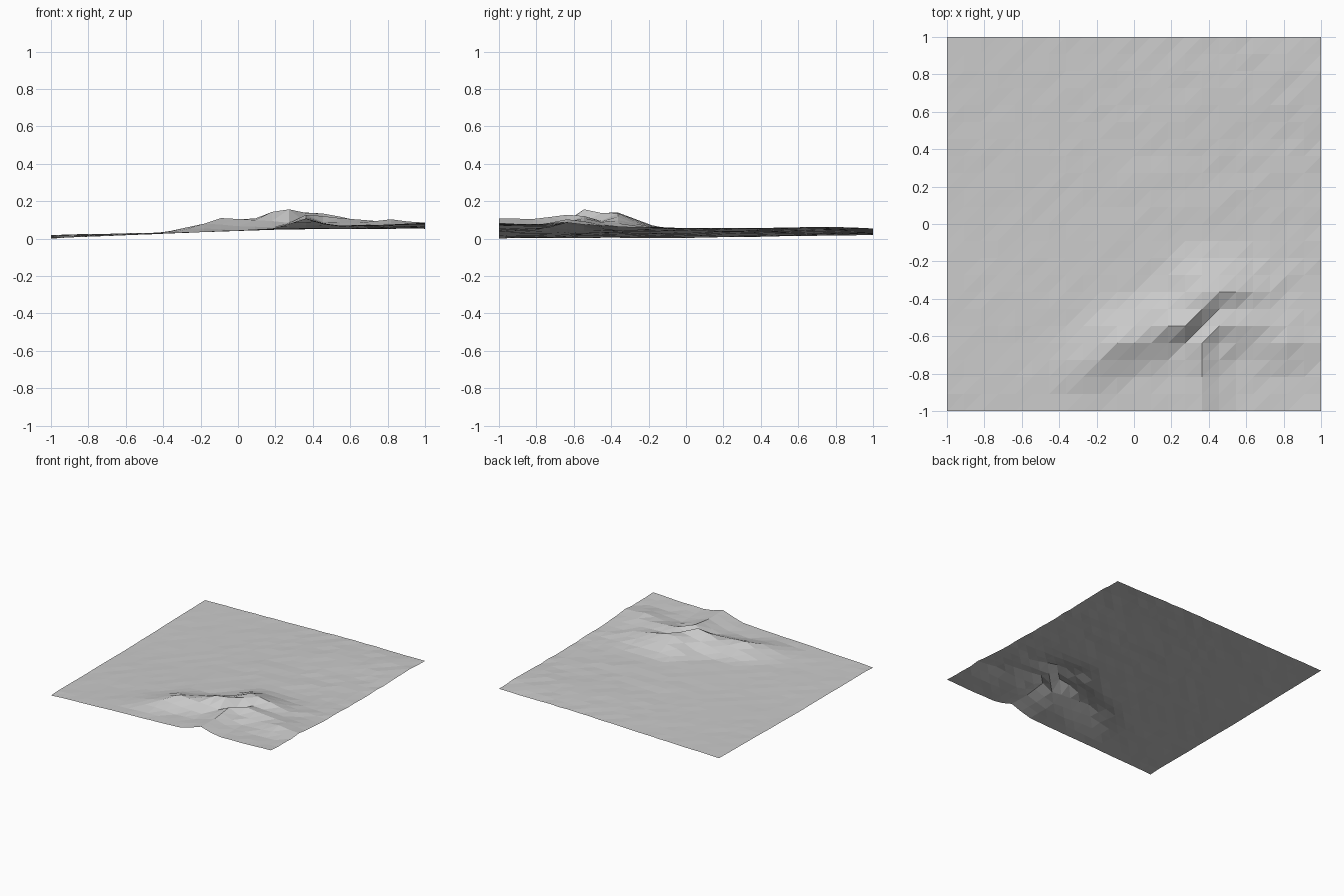
import bpy
import bmesh
import math
import random
from mathutils import Vector

cube = bpy.data.objects.get("Cube")
if cube:
    bpy.data.objects.remove(cube, do_unlink=True)

random.seed(4)
CELLS = 22
STEP = 2 / CELLS

# Crest lines of the hill: falloff width, then (x, y, height) points
RIDGES = [
    (0.24, [(-0.4, -0.85, 0.03), (-0.18, -0.73, 0.08), (-0.09, -0.64, 0.11), (0.09, -0.6, 0.115),
            (0.18, -0.55, 0.145), (0.27, -0.55, 0.16), (0.36, -0.45, 0.14), (0.36, -0.36, 0.14)]),
    (0.22, [(0.36, -0.36, 0.14), (0.45, -0.36, 0.135), (0.55, -0.36, 0.12), (0.73, -0.36, 0.08)]),
    (0.16, [(0.45, -0.55, 0.125), (0.36, -0.64, 0.13), (0.36, -0.82, 0.105), (0.36, -1, 0.108)]),
    (0.25, [(0.45, -0.55, 0.12), (0.64, -0.55, 0.105), (0.82, -0.64, 0.104), (1, -0.64, 0.083)]),
]
# Sharp notches below the summit
PITS = [(0.27, -0.64, 0.085), (0.36, -0.55, 0.085)]


def ramp(t, points):
    """Piecewise linear height along one axis."""
    for (a, za), (b, zb) in zip(points, points[1:]):
        if t <= b:
            return za + (zb - za) * (t - a) / (b - a)
    return points[-1][1]


def base_height(x, y):
    low = ramp(x, [(-1, 0.004), (-0.4, 0.027), (0, 0.043), (0.3, 0.052), (1, 0.055)])
    back_left = 0.016 * max(0, -x) * max(0, y)
    front_right = 0.028 * max(0, x) * max(0, -y)
    swell = 0.008 * max(0, x) * math.exp(-((y - 0.72) / 0.2) ** 2)
    return low + back_left + front_right + swell


def ridge_height(x, y, floor):
    best = floor
    point = Vector((x, y))
    for width, crest in RIDGES:
        for a, b in zip(crest, crest[1:]):
            start, end = Vector(a[:2]), Vector(b[:2])
            along = end - start
            t = min(1, max(0, (point - start).dot(along) / along.length_squared))
            distance = (point - start - along * t).length
            top = a[2] + (b[2] - a[2]) * t
            # South and east flanks are steeper than the north and west ones
            reach = width * (0.75 if y < start.y + along.y * t else 1)
            fade = max(0, 1 - distance / reach) ** 1.15
            best = max(best, floor + (top - floor) * fade)
    return best


def height(x, y):
    for px, py, pz in PITS:
        if math.hypot(x - px, y - py) < STEP / 3:
            return pz
    rough = 0.0012 + 0.0015 * max(0, x + 0.3)
    z = ridge_height(x, y, base_height(x, y))
    return max(0, z + random.uniform(-rough, rough))


# Ground sheet, with every cell split along the same diagonal
bm = bmesh.new()
rows = []
for j in range(CELLS + 1):
    row = []
    for i in range(CELLS + 1):
        x, y = i * STEP - 1, j * STEP - 1
        row.append(bm.verts.new((x, y, height(x, y))))
    rows.append(row)
rows[0][0].co.z = 0

for j in range(CELLS):
    for i in range(CELLS):
        a, b = rows[j][i], rows[j][i + 1]
        c, d = rows[j + 1][i + 1], rows[j + 1][i]
        bm.faces.new((a, b, c))
        bm.faces.new((a, c, d))

mesh = bpy.data.meshes.new("terrain")
bm.to_mesh(mesh)
bm.free()
terrain = bpy.data.objects.new("terrain", mesh)
bpy.context.scene.collection.objects.link(terrain)

# Plain grey ground
grey = bpy.data.materials.new("ground grey")
grey.use_nodes = True
color = (0.6, 0.6, 0.6, 1)
grey.diffuse_color = color
grey.node_tree.nodes["Principled BSDF"].inputs["Base Color"].default_value = color
mesh.materials.append(grey)
